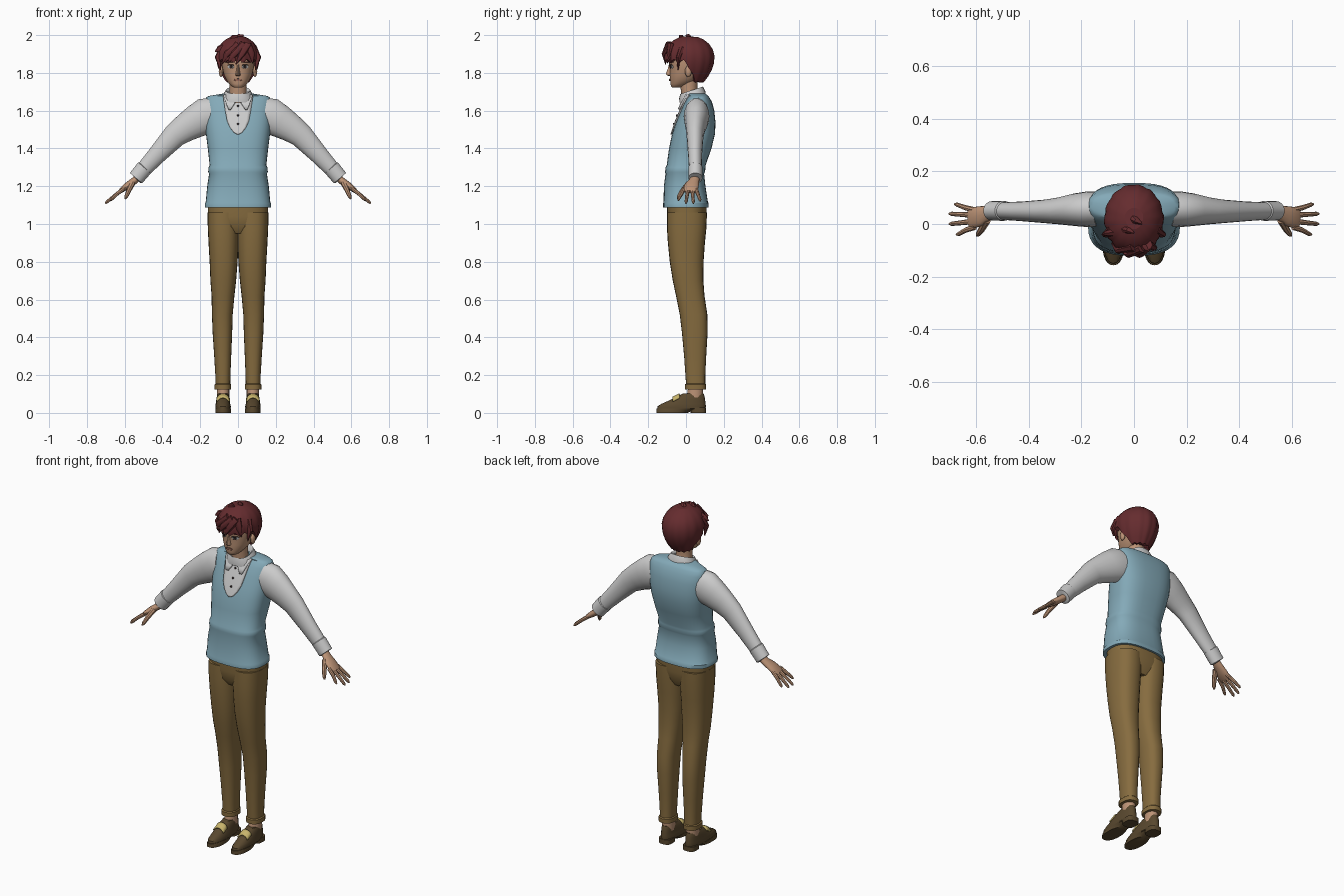
import bpy, bmesh, math
from mathutils import Vector
from mathutils.bvhtree import BVHTree


def material(name, r, g, b):
    m = bpy.data.materials.new(name)
    m.diffuse_color = (r, g, b, 1)
    return m


SKIN = material("skin", .50, .29, .18)
HAIR = material("hair_red", .13, .025, .028)
VEST = material("vest_blue", .23, .40, .48)
SHIRT = material("shirt_white", .68, .68, .68)
PANTS = material("trouser_tan", .24, .15, .05)
SHOE = material("shoe_brown", .10, .065, .028)
GOLD = material("strap_yellow", .58, .46, .15)
DARK = material("dark", .03, .02, .02)
WHITE = material("eye_white", .75, .75, .75)
LIP = material("lip", .36, .16, .11)


def build(name, verts, faces, mat, mirror=False):
    me = bpy.data.meshes.new(name)
    me.from_pydata([tuple(v) for v in verts], [], faces)
    bm = bmesh.new()
    bm.from_mesh(me)
    bmesh.ops.recalc_face_normals(bm, faces=bm.faces)
    bm.to_mesh(me)
    bm.free()
    me.materials.append(mat)
    ob = bpy.data.objects.new(name, me)
    bpy.context.collection.objects.link(ob)
    if mirror:
        ob.modifiers.new("Mirror", 'MIRROR')
    return ob


def loft(name, rings, mat, mirror=False, caps=True):
    n = len(rings[0])
    faces = [(i * n + k, i * n + (k + 1) % n, (i + 1) * n + (k + 1) % n, (i + 1) * n + k)
             for i in range(len(rings) - 1) for k in range(n)]
    if caps:
        faces += [tuple(range(n)), tuple(range((len(rings) - 1) * n, len(rings) * n))]
    return build(name, [p for r in rings for p in r], faces, mat, mirror)


def ring(z, x0, x1, y0, y1, e=2.4, n=28, tilt=0):
    """Horizontal superellipse section spanning x0..x1 and y0..y1."""
    out = []
    for k in range(n):
        c, s = math.cos(2 * math.pi * k / n), math.sin(2 * math.pi * k / n)
        x = (x0 + x1) / 2 + (x1 - x0) / 2 * math.copysign(abs(c) ** (2 / e), c)
        y = (y0 + y1) / 2 + (y1 - y0) / 2 * math.copysign(abs(s) ** (2 / e), s)
        out.append((x, y, z + tilt * (y - (y0 + y1) / 2)))
    return out


def tube(name, path, radii, mat, mirror=False, n=12):
    """Sweep along a path; radii are (along y, across)."""
    pts = [Vector(p) for p in path]
    rings = []
    for i, p in enumerate(pts):
        d = (pts[min(i + 1, len(pts) - 1)] - pts[max(i - 1, 0)]).normalized()
        side = (Vector((0, 1, 0)) - d * d.y).normalized()
        up = d.cross(side)
        a, b = radii[i]
        rings.append([p + side * a * math.cos(2 * math.pi * k / n) + up * b * math.sin(2 * math.pi * k / n)
                      for k in range(n)])
    return loft(name, rings, mat, mirror)


def drape(name, target, rows, mat, off=.004, top=False, mirror=False, cols=9):
    """Lay a patch of (height, x0, x1) rows on a part, from the front or from the top."""
    me = target.data
    tree = BVHTree.FromPolygons([v.co for v in me.vertices], [p.vertices for p in me.polygons])
    d = Vector((0, 0, -1)) if top else Vector((0, 1, 0))
    verts = []
    for h, x0, x1 in rows:
        for c in range(cols):
            x = x0 + (x1 - x0) * c / (cols - 1)
            p = Vector((x, h, .05)) if top else Vector((x, 0, h))
            hit = tree.ray_cast(p - d, d)[0]
            verts.append((hit or p) - d * off)
    faces = [(i * cols + c, i * cols + c + 1, (i + 1) * cols + c + 1, (i + 1) * cols + c)
             for i in range(len(rows) - 1) for c in range(cols - 1)]
    ob = build(name, verts, faces, mat)
    sol = ob.modifiers.new("Solidify", 'SOLIDIFY')
    sol.thickness, sol.offset = off * 1.8, 0
    if mirror:
        ob.modifiers.new("Mirror", 'MIRROR')
    return ob


def oval(x, z, w, h, n=8):
    angles = [-1.45 + 2.9 * i / n for i in range(n + 1)]
    return [(z + h * math.sin(a), x - w * math.cos(a), x + w * math.cos(a)) for a in angles]


def ball(name, loc, size, mat, mirror=False):
    x, y, z = loc
    a, b, c = size
    t = [math.radians(v) for v in (-85, -60, -30, 0, 30, 60, 85)]
    return loft(name, [ring(z + c * math.sin(v), x - a * math.cos(v), x + a * math.cos(v),
                            y - b * math.cos(v), y + b * math.cos(v), 2, 12) for v in t], mat, mirror)


# vest: (z, half width, front y, back y)
torso = [(1.088, .168, -.115, .113), (1.088, .175, -.121, .12), (1.11, .175, -.121, .12),
         (1.115, .171, -.119, .116), (1.20, .163, -.117, .103), (1.265, .153, -.109, .096),
         (1.275, .158, -.111, .101), (1.30, .156, -.108, .103), (1.312, .150, -.102, .104),
         (1.40, .160, -.09, .135), (1.48, .170, -.073, .154), (1.54, .175, -.053, .156),
         (1.60, .177, -.028, .150), (1.645, .176, -.008, .138), (1.668, .170, .008, .125),
         (1.678, .155, .016, .118), (1.692, .07, .0, .10)]
vest = loft("vest", [ring(z, -w, w, a, b, 2.7, 36) for z, w, a, b in torso], VEST)

# shirt front, buttons and collar
drape("shirt_front", vest, [(1.685, -.08, .08), (1.64, -.074, .074), (1.59, -.066, .066), (1.545, -.058, .058),
                            (1.51, -.042, .042), (1.485, -.022, .022), (1.474, -.004, .004)], SHIRT)
for z, y in ((1.625, -.025), (1.575, -.048), (1.53, -.063)):
    ball("shirt_button", (0, y, z), (.006, .006, .006), DARK)
loft("collar", [ring(1.66, -.085, .085, -.035, .105, 2.2, 28, .25), ring(1.685, -.078, .078, -.036, .102, 2.2, 28, .28),
                ring(1.708, -.064, .064, -.03, .09, 2.2, 28, .32), ring(1.70, -.054, .054, -.022, .08, 2.2, 28, .32),
                ring(1.67, -.05, .05, -.02, .075, 2.2, 28, .3)], SHIRT, caps=False)
drape("collar_flap", vest, [(1.68, .012, .078), (1.655, .005, .07), (1.63, .022, .06), (1.605, .038, .05)],
      SHIRT, .010, mirror=True)

# sleeves and cuffs
tube("sleeve", [(.14, .057, 1.576), (.175, .056, 1.57), (.225, .054, 1.542), (.28, .050, 1.508), (.335, .048, 1.468),
                (.43, .048, 1.365), (.515, .05, 1.272)],
     [(.066, .094), (.068, .098), (.062, .088), (.052, .076), (.045, .065), (.037, .050), (.033, .040)],
     SHIRT, True, 18)
tube("cuff", [(.492, .05, 1.300), (.495, .05, 1.297), (.540, .05, 1.243), (.542, .05, 1.241)],
     [(.032, .038), (.038, .045), (.037, .043), (.030, .034)], SHIRT, True, 18)

# hands
tube("palm", [(.52, .05, 1.255), (.55, .043, 1.228), (.585, .030, 1.203), (.618, .022, 1.178), (.628, .021, 1.170)],
     [(.023, .020), (.027, .019), (.038, .018), (.040, .013), (.034, .008)], SKIN, True, 16)
for y0, y1, x1 in ((-.012, -.040, .675), (.011, .0, .702), (.033, .039, .702), (.053, .075, .682)):
    tube("finger", [(.605, y0, 1.186), (.64, y0 * .6 + y1 * .4, 1.160), (x1 - .008, y1 * .95 + y0 * .05, 1.118 + (.70 - x1) * .6),
                    (x1, y1, 1.110 + (.70 - x1) * .6)],
         [(.011, .011), (.010, .010), (.008, .008), (.004, .004)], SKIN, True, 8)
tube("thumb", [(.56, .015, 1.215), (.578, -.018, 1.178), (.592, -.038, 1.145), (.598, -.044, 1.133)],
     [(.016, .016), (.013, .013), (.010, .010), (.004, .004)], SKIN, True, 8)

# trousers: hips, then legs as (z, inner x, outer x, front y, back y)
loft("trouser_hips", [ring(z, -w, w, a, b, 2.6, 32) for z, w, a, b in
                      ((.95, .10, -.07, .08), (.985, .152, -.092, .098), (1.04, .160, -.100, .110),
                       (1.12, .160, -.100, .108))], PANTS)
legs = [(1.06, -.004, .161, -.101, .111), (.98, -.004, .160, -.101, .108), (.90, -.002, .156, -.096, .100),
        (.80, .002, .150, -.086, .093), (.70, .010, .146, -.070, .092), (.62, .019, .140, -.053, .098),
        (.52, .028, .138, -.033, .113), (.42, .031, .134, -.021, .114), (.30, .036, .126, -.010, .107),
        (.20, .040, .120, -.003, .102), (.155, .041, .119, .0, .102), (.15, .036, .125, -.006, .107),
        (.125, .036, .125, -.006, .107), (.123, .046, .114, .006, .098)]
leg = loft("trouser_leg", [ring(z, a, b, c, d, 2.4, 24) for z, a, b, c, d in legs], PANTS, True)

# ankles and loafers
loft("ankle", [ring(z, .046, .112, c, .090, 2, 16) for z, c in ((.07, .0), (.10, .006), (.14, .012))], SKIN, True)
loft("shoe_sole", [ring(z, .037, .120, -.157, b, 2.3, 24) for z, b in ((0, .01), (.012, .03), (.022, .105))],
     SHOE, True)
loft("shoe_heel", [ring(z, .042, .117, .025, .106, 3, 20) for z in (0, .028)], SHOE, True)
shoe = loft("shoe_upper", [ring(z, a, b, c, d, 2.3, 24) for z, a, b, c, d in
                           ((.018, .039, .118, -.152, .103), (.035, .038, .120, -.150, .105),
                            (.048, .041, .118, -.130, .104), (.062, .043, .116, -.098, .102),
                            (.078, .045, .114, -.066, .100), (.092, .048, .111, -.038, .097),
                            (.102, .052, .107, -.018, .093))], SHOE, True)
drape("shoe_strap", shoe, [(y, .047, .111) for y in (-.070, -.058, -.045, -.034)], GOLD, .005, True, True)

# neck and head
loft("neck", [ring(z, -w, w, a, b, 2, 20) for z, w, a, b in
              ((1.64, .052, -.02, .075), (1.69, .046, -.025, .062), (1.73, .045, -.030, .060),
               (1.79, .047, -.030, .065))], SKIN)
head = loft("head", [ring(z, -w, w, a, b, 2.2, 28) for z, w, a, b in
                     ((1.722, .020, -.072, -.035), (1.728, .032, -.079, -.015), (1.742, .047, -.082, .025),
                      (1.762, .062, -.084, .060), (1.79, .075, -.086, .088), (1.825, .083, -.085, .105),
                      (1.85, .087, -.089, .113), (1.89, .088, -.088, .118), (1.93, .078, -.07, .105),
                      (1.96, .055, -.045, .08))], SKIN)
loft("nose", [ring(z, -w, w, a, -.06, 2, 10) for z, w, a in
              ((1.85, .006, -.090), (1.82, .008, -.098), (1.797, .012, -.108), (1.788, .014, -.104),
               (1.783, .009, -.090))], SKIN)
ball("ear", (.090, .012, 1.808), (.012, .018, .030), SKIN, True)

# face details
drape("eye", head, oval(.038, 1.832, .017, .0085), WHITE, .0015, mirror=True)
drape("iris", head, oval(.037, 1.832, .0075, .008), DARK, .003, mirror=True)
drape("eyelid_line", head, [(1.843, .024, .050), (1.839, .020, .057)], DARK, .003, mirror=True)
drape("eyebrow", head, [(1.861, .022, .056), (1.856, .018, .060)], HAIR, .003, mirror=True)
drape("lips", head, oval(0, 1.763, .021, .006), LIP, .003)

# hair cap with a jagged hem, long at the nape and short over the brow
N, rings = 56, []
zig = (0, .008, .018, .009)
for t in (.12, .25, .38, .5, .62, .73, .83, .92, 1, 1.01):
    row = []
    for k in range(N):
        a = 2 * math.pi * k / N
        b = min(max(((1 - math.cos(a)) / 2 - .35) / .4, 0), 1)
        hem = 1.872 - .117 * b * b * (3 - 2 * b) - zig[k % 4] * (1 - .6 * b)
        z = 1.995 - (1.995 - hem) * (1 - math.cos(min(t, 1) * math.pi / 2))
        zn = (z - 1.885) / .112
        r = math.sqrt(max(1 - zn * zn, 0)) if zn > 0 else 1 - .3 * zn * zn
        r *= 1 + .05 * t * ((k % 4) / 3 - .5)
        if t > 1:
            r, z = r * .4, z + .012
        row.append((.113 * r * math.sin(a), .017 - .133 * r * math.cos(a), z))
    rings.append(row)
loft("hair", rings, HAIR, caps=False)
build("hair_crown", rings[0], [tuple(range(N))], HAIR)

# loose locks: fringe, temples, crown tufts
locks = [((.05, -.085, 1.95), (.02, -.117, 1.90), (-.012, -.108, 1.845)),
         ((.03, -.09, 1.95), (-.02, -.117, 1.90), (-.055, -.096, 1.85)),
         ((.0, -.085, 1.95), (-.06, -.100, 1.90), (-.085, -.072, 1.845)),
         ((.05, -.08, 1.95), (.072, -.090, 1.90), (.078, -.080, 1.85)),
         ((-.08, -.02, 1.93), (-.105, -.04, 1.88), (-.093, -.042, 1.815)),
         ((.08, -.02, 1.93), (.105, -.04, 1.88), (.093, -.042, 1.815)),
         ((-.06, -.03, 1.94), (-.10, -.035, 1.925), (-.122, -.04, 1.912)),
         ((.0, .02, 1.975), (.012, .01, 1.992), (.03, .0, 2.0)),
         ((-.03, -.02, 1.97), (-.018, -.025, 1.988), (.0, -.035, 1.998))]
for path in locks:
    tube("hair_lock", path, [(.020, .022), (.012, .018), (.002, .002)], HAIR, n=8)

for ob in bpy.context.scene.objects:
    ob.select_set(True)
bpy.context.view_layer.objects.active = vest
bpy.ops.object.shade_smooth_by_angle(angle=math.radians(40))
